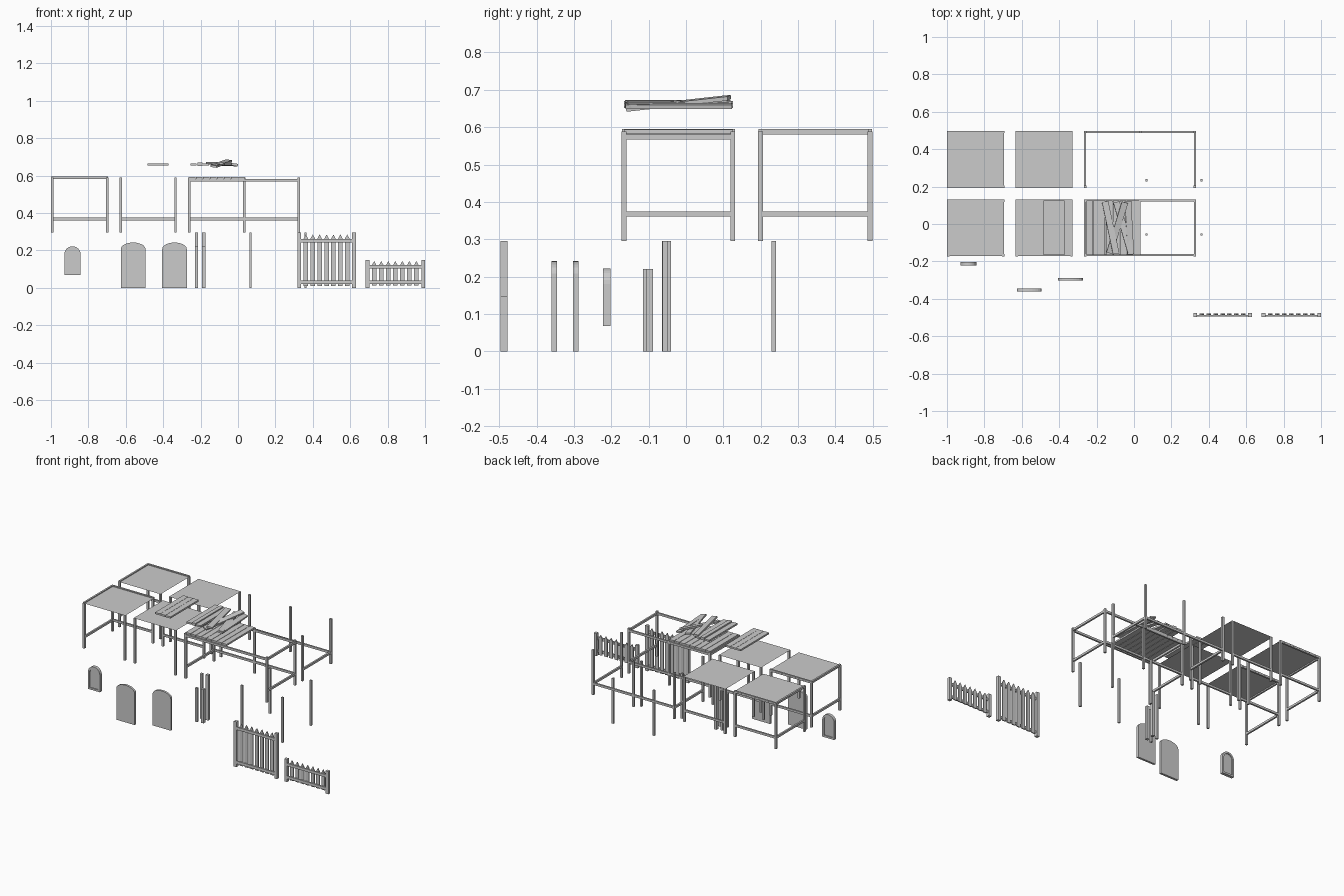
import bpy, math
from mathutils import Matrix

if "Cube" in bpy.data.objects:
    bpy.data.objects.remove(bpy.data.objects["Cube"])

mat = bpy.data.materials.new("plain grey")
mat.diffuse_color = (0.6, 0.6, 0.6, 1)
mat.use_nodes = True
mat.node_tree.nodes["Principled BSDF"].inputs["Base Color"].default_value = mat.diffuse_color
FACES = [(0, 3, 2, 1), (4, 5, 6, 7), (0, 1, 5, 4), (1, 2, 6, 5), (2, 3, 7, 6), (3, 0, 4, 7)]


def make(name, verts, faces):
    me = bpy.data.meshes.new(name)
    me.from_pydata(verts, [], faces)
    me.materials.append(mat)
    ob = bpy.data.objects.new(name, me)
    bpy.context.collection.objects.link(ob)
    return ob


def box(name, x0, x1, y0, y1, z0, z1):
    return make(name, [(x, y, z) for z in (z0, z1)
                       for x, y in ((x0, y0), (x1, y0), (x1, y1), (x0, y1))], FACES)


def post(name, x, y, z0, z1, w=0.013):
    return box(name, x - w / 2, x + w / 2, y - w / 2, y + w / 2, z0, z1)


def rail(name, a, b, z0, z1, w=0.011):
    """Beam between two points along x or y."""
    h = w / 2
    return box(name, min(a[0], b[0]) - h, max(a[0], b[0]) + h,
               min(a[1], b[1]) - h, max(a[1], b[1]) + h, z0, z1)


def slab(name, outline, y0, y1):
    """Extrude an (x, z) outline along y."""
    n = len(outline)
    verts = [(x, y, z) for y in (y0, y1) for x, z in outline]
    faces = [tuple(range(n)), tuple(range(2 * n - 1, n - 1, -1))]
    faces += [(i, i + n, (i + 1) % n + n, (i + 1) % n) for i in range(n)]
    return make(name, verts, faces)


def arch(x0, x1, z0, spring, top, n=12):
    """Outline with a curved head; half-ellipse between the springs."""
    c, r = (x0 + x1) / 2, (x1 - x0) / 2
    pts = [(x0, z0), (x1, z0)]
    return pts + [(c + r * math.cos(math.pi * i / n),
                   spring + (top - spring) * math.sin(math.pi * i / n)) for i in range(n + 1)]


def plank(name, x, y, z, width, length, turn=0, tilt=0, roll=0, thick=0.011):
    ob = box(name, -width / 2, width / 2, -length / 2, length / 2, -thick / 2, thick / 2)
    ob.data.transform(Matrix.Translation((x, y, z)) @ Matrix.Rotation(math.radians(turn), 4, 'Z')
                      @ Matrix.Rotation(math.radians(tilt), 4, 'X')
                      @ Matrix.Rotation(math.radians(roll), 4, 'Y'))
    return ob


# Raised frame modules in two rows
LOW, HIGH, DECK = (0.361, 0.375), (0.581, 0.595), (0.567, 0.581)
COLS = [(-0.994, -0.70), (-0.628, -0.334), (-0.261, 0.325)]
ROWS = [(-0.166, 0.125), (0.199, 0.492)]
for r, (y0, y1) in enumerate(ROWS):
    for c, (x0, x1) in enumerate(COLS):
        for x in (x0, x1):
            for y in (y0, y1):
                post("frame_post", x, y, 0.295, 0.589)
        rail("back_rail", (x0, y1), (x1, y1), *LOW)
        if c != 1:
            rail("left_rail", (x0, y0), (x0, y1), *LOW)
        if c == 0:
            rail("top_back_beam", (x0, y1), (x1, y1), *HIGH)
            rail("top_left_beam", (x0, y0), (x0, y1), *HIGH)
        if c < 2:
            # thin roof sheet
            h = 0.006
            make("roof_sheet", [(x0 - h, y0 - h, 0.589), (x1 + h, y0 - h, 0.589),
                                (x1 + h, y1 + h, 0.589), (x0 - h, y1 + h, 0.589)], [(0, 1, 2, 3)])
        else:
            rail("right_rail", (x1, y0), (x1, y1), *LOW)
            post("middle_post", 0.033, y1, 0.295, 0.589)

# Deck beams and floor boards on the long front frame
(x0, x1), (y0, y1) = COLS[2], ROWS[0]
for y in (y0, y1):
    rail("deck_long_beam", (x0, y), (x1, y), *DECK)
for x in (x0, x1):
    rail("deck_cross_beam", (x, y0), (x, y1), *DECK)
for i in range(8):
    plank("floor_board", -0.245 + i * 0.0373, -0.02, 0.588, 0.035, 0.291)

# Loose planks: three side by side, then a scattered heap
for i in range(3):
    plank("loose_plank", -0.465 + i * 0.0375, -0.02, 0.659, 0.036, 0.291)
plank("heap_plank", -0.238, -0.02, 0.659, 0.034, 0.291)
plank("heap_plank_thick", -0.204, -0.02, 0.661, 0.026, 0.291, thick=0.018)
plank("heap_plank", -0.172, -0.02, 0.659, 0.034, 0.291)
for x, turn, tilt, roll, z in [(-0.125, 12, 0, 6, 0.666), (-0.09, -17, 6, 8, 0.664),
                               (-0.055, 16, 0, 8, 0.659), (-0.025, 3, 0, 10, 0.657)]:
    plank("heap_plank", x, -0.02, z, 0.034, 0.285, turn, tilt, roll)

# Ground posts: four slender ones and a small cluster
for x in (0.067, 0.361):
    for y in (-0.056, 0.235):
        post("slender_post", x, y, 0, 0.295)
post("cluster_tall_post", -0.222, -0.057, 0, 0.295, 0.014)
post("cluster_tall_post", -0.183, -0.049, 0, 0.295, 0.019)
post("cluster_short_post", -0.222, -0.108, 0, 0.221, 0.014)
post("cluster_short_post", -0.183, -0.098, 0, 0.221, 0.019)

# Doors with shallow curved heads
for name, dx0, dx1, dy0, dy1 in [("left_door", -0.626, -0.495, -0.36, -0.345),
                                 ("right_door", -0.405, -0.274, -0.302, -0.288)]:
    slab(name, arch(dx0, dx1, 0, 0.208, 0.242), dy0, dy1)

# Arched window: rim swept between two outlines, with a recessed pane
outer = arch(-0.928, -0.842, 0.068, 0.18, 0.222)
inner = arch(-0.916, -0.854, 0.08, 0.18, 0.21)
n = len(outer)
ring = [(x, y, z) for y in (-0.222, -0.202) for o in (outer, inner) for x, z in o]
faces = []
for i in range(n):
    j = (i + 1) % n
    for a, b in ((0, n), (n, 3 * n), (3 * n, 2 * n), (2 * n, 0)):
        faces.append((a + i, a + j, b + j, b + i))
make("window_rim", ring, faces)
slab("window_pane", inner, -0.216, -0.208)


# Picket fences
def fence(fx0, fx1, height, picket_top, base, low, high):
    w = 0.02
    for x in (fx0 + w / 2, fx1 - w / 2):
        post("fence_post", x, -0.487, 0, height, w)
    for z in (low, high):
        box("fence_rail", fx0 + w, fx1 - w, -0.495, -0.486, z - 0.009, z + 0.009)
    step = (fx1 - fx0 - 2 * w) / 7.4
    for i in range(7):
        x = (fx0 + fx1) / 2 + (i - 3) * step
        h = 0.012
        slab("picket", [(x - h, base), (x + h, base), (x + h, picket_top - 0.022),
                        (x, picket_top), (x - h, picket_top - 0.022)], -0.486, -0.479)


fence(0.317, 0.63, 0.295, 0.285, 0.01, 0.03, 0.252)
fence(0.682, 1.0, 0.148, 0.143, 0.012, 0.03, 0.113)
